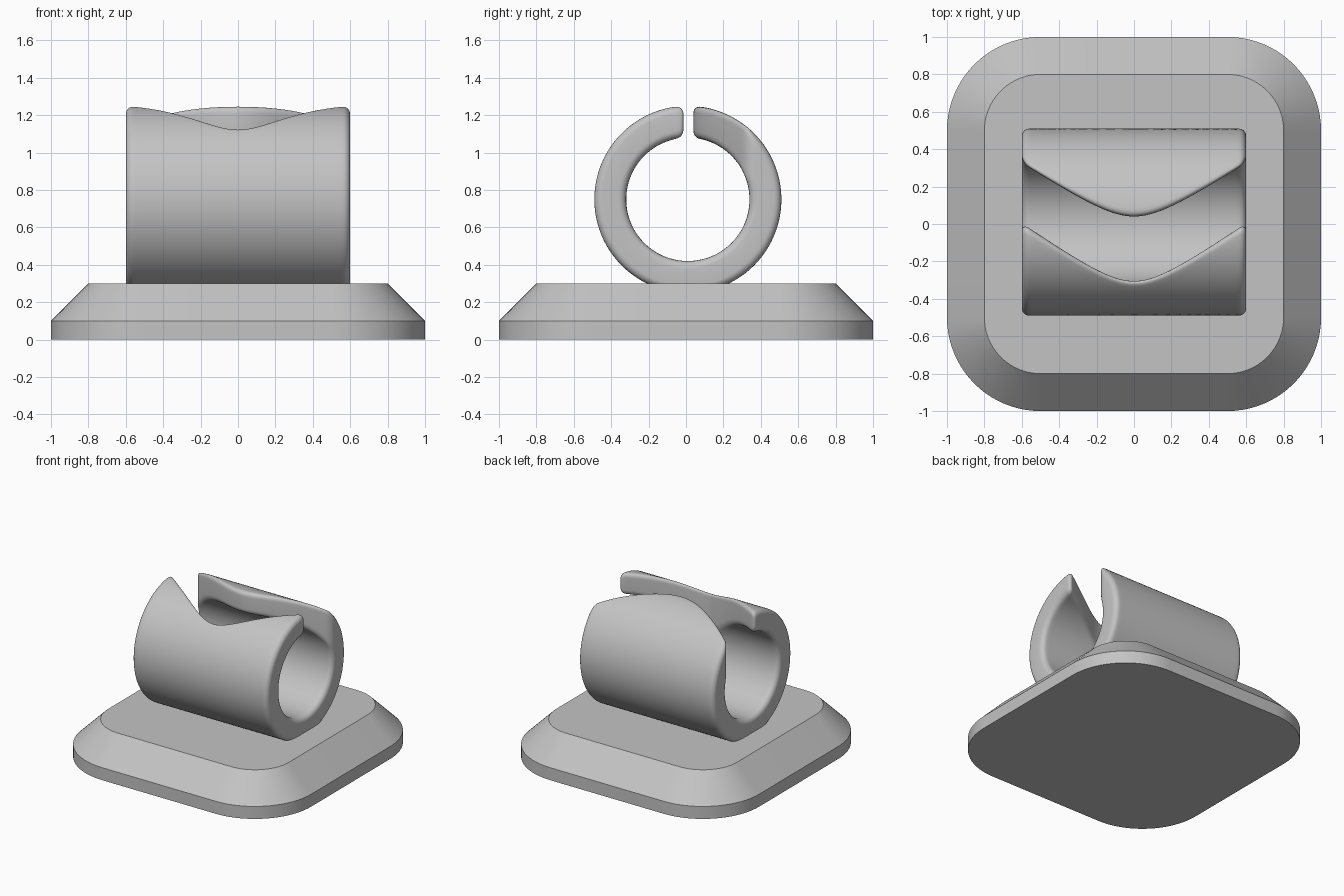
import bpy, bmesh, math
from mathutils import Vector

cube = bpy.data.objects.get("Cube")
if cube:
    bpy.data.objects.remove(cube, do_unlink=True)

grey = bpy.data.materials.new("plain grey")
grey.use_nodes = True
COLOUR = (0.55, 0.55, 0.55, 1)
grey.diffuse_color = COLOUR
grey.node_tree.nodes["Principled BSDF"].inputs["Base Color"].default_value = COLOUR


def loft(name, rings, cap):
    """Join closed rings of points with quads and cap both ends."""
    bm = bmesh.new()
    rows = [[bm.verts.new(p) for p in ring] for ring in rings]
    n = len(rows[0])
    for a, b in zip(rows, rows[1:]):
        for i in range(n):
            j = (i + 1) % n
            bm.faces.new((a[i], a[j], b[j], b[i]))
    for row in (rows[0], rows[-1]):
        cap(bm, row)
    bmesh.ops.recalc_face_normals(bm, faces=bm.faces)
    mesh = bpy.data.meshes.new(name)
    bm.to_mesh(mesh)
    bm.free()
    mesh.materials.append(grey)
    obj = bpy.data.objects.new(name, mesh)
    bpy.context.collection.objects.link(obj)
    bpy.ops.object.select_all(action='DESELECT')
    obj.select_set(True)
    bpy.context.view_layer.objects.active = obj
    bpy.ops.object.shade_smooth_by_angle(angle=math.radians(40))
    return obj


# Base plate: rounded square with a chamfered rim
def rounded_square(radius, z, centre=0.5, steps=20):
    ring = []
    for k, (sx, sy) in enumerate(((1, 1), (-1, 1), (-1, -1), (1, -1))):
        for i in range(steps + 1):
            a = (k + i / steps) * math.pi / 2
            ring.append((sx * centre + radius * math.cos(a),
                         sy * centre + radius * math.sin(a), z))
    return ring


loft("base_plate",
     [rounded_square(0.5, 0), rounded_square(0.5, 0.1), rounded_square(0.3, 0.3)],
     lambda bm, row: bm.faces.new(row))

# Clip: open ring along x with a curved slot and rounded edges
OUTER, INNER, HALF, FILLET = 0.5, 0.33, 0.6, 0.04
CENTRE_Y, CENTRE_Z = 0.01, 0.75
ARC, CORNER = 80, 8


def on_circle(r, a):
    return Vector((r * math.sin(a), r * math.cos(a)))


def round_corner(start, corner, end):
    pts = []
    for i in range(CORNER + 1):
        t = i / CORNER
        pts.append(start * (1 - t) ** 2 + corner * 2 * t * (1 - t) + end * t * t)
    return pts


def slot_wall(x, y, slope):
    return y + math.hypot(0.13, slope * x) - 0.13


def arc_angles(r, front, back):
    lim = 0.97 * r
    return (math.asin(min(back, lim) / r),
            2 * math.pi + math.asin(max(front, -lim) / r))


def clip_section(x, inset):
    front = slot_wall(x, -0.315, 0.7) - inset
    back = slot_wall(x, 0.03, 0.66) + inset
    radii = (OUTER - inset, INNER + inset)
    angles = [arc_angles(r, front, back) for r in radii]
    sides = []
    for k in (0, 1):
        r, (a0, a1) = radii[k], angles[k]
        ends = []
        for e in (0, 1):
            corner = on_circle(r, angles[k][e])
            other = on_circle(radii[1 - k], angles[1 - k][e])
            ends.append((corner, corner + (other - corner).normalized() * FILLET))
        b0, b1 = a0 + FILLET / r, a1 - FILLET / r
        pts = round_corner(ends[0][1], ends[0][0], on_circle(r, b0))
        pts += [on_circle(r, b0 + (b1 - b0) * i / ARC) for i in range(1, ARC)]
        pts += round_corner(on_circle(r, b1), ends[1][0], ends[1][1])
        sides.append(pts)
    loop = sides[0] + sides[1][::-1]
    return [(x, p.x + CENTRE_Y, p.y + CENTRE_Z) for p in loop]


def clip_cap(bm, row):
    n = len(row)
    for i in range(n // 2 - 1):
        bm.faces.new((row[i], row[i + 1], row[n - 2 - i], row[n - 1 - i]))


# Stations along x: quarter-round at each end, even steps between
quarter = [i / 6 * math.pi / 2 for i in range(7)]
edge = [(HALF - FILLET + FILLET * math.sin(a), FILLET * (1 - math.cos(a))) for a in quarter]
span = HALF - FILLET
stations = [(-x, d) for x, d in reversed(edge)]
stations += [(-span + 2 * span * i / 48, 0) for i in range(1, 48)]
stations += edge
loft("clip_ring", [clip_section(x, d) for x, d in stations], clip_cap)
